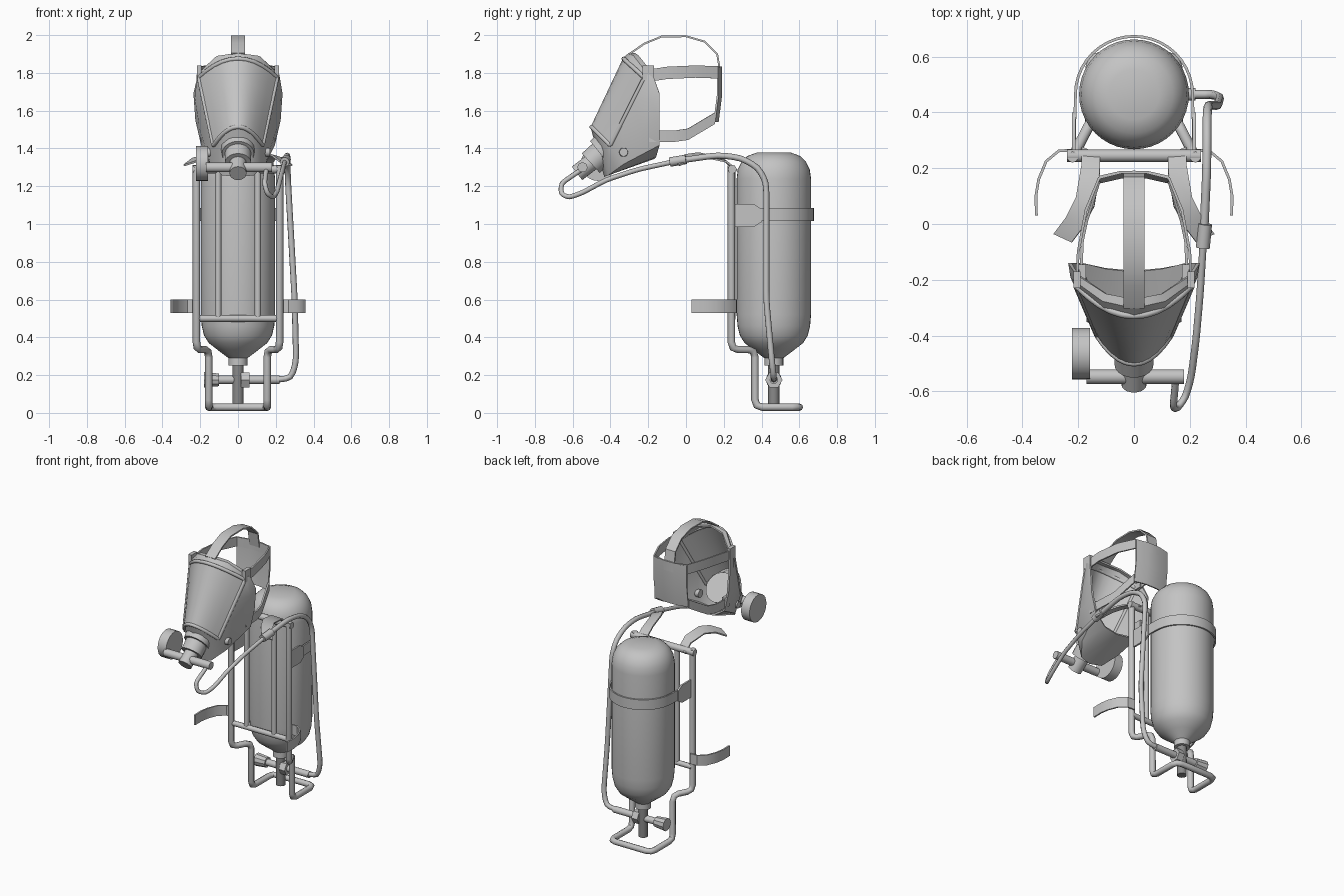
import bpy, bmesh, math
from mathutils import Vector

if "Cube" in bpy.data.objects:
    bpy.data.objects.remove(bpy.data.objects["Cube"])


def material(name, v):
    m = bpy.data.materials.new(name)
    m.diffuse_color = (v, v, v, 1)
    m.use_nodes = True
    m.node_tree.nodes["Principled BSDF"].inputs["Base Color"].default_value = m.diffuse_color
    return m


GREY = material("mid grey", 0.55)
DARK = material("dark grey", 0.25)


def activate(ob):
    bpy.ops.object.select_all(action='DESELECT')
    ob.select_set(True)
    bpy.context.view_layer.objects.active = ob


def finish(ob, mat=GREY, angle=35):
    ob.data.materials.clear()
    ob.data.materials.append(mat)
    activate(ob)
    bpy.ops.object.shade_smooth_by_angle(angle=math.radians(angle))
    return ob


def loft(name, loops, closed=True, cap=False, thick=0, mat=GREY, angle=35):
    """Skin a surface across rows of points."""
    bm = bmesh.new()
    rows = [[bm.verts.new(p) for p in loop] for loop in loops]
    n = len(rows[0])
    for a, b in zip(rows, rows[1:]):
        for i in range(n if closed else n - 1):
            j = (i + 1) % n
            bm.faces.new((a[i], a[j], b[j], b[i]))
    if cap:
        bm.faces.new(rows[0])
        bm.faces.new(rows[-1])
    bmesh.ops.recalc_face_normals(bm, faces=bm.faces)
    me = bpy.data.meshes.new(name)
    bm.to_mesh(me)
    bm.free()
    ob = bpy.data.objects.new(name, me)
    bpy.context.collection.objects.link(ob)
    if thick:
        s = ob.modifiers.new("thickness", 'SOLIDIFY')
        s.thickness, s.offset = thick, 0
        activate(ob)
        bpy.ops.object.modifier_apply(modifier=s.name)
    return finish(ob, mat, angle)


def rod(name, a, b, r1, r2=None, sides=20, mat=GREY):
    """Cylinder or cone between two points."""
    a, b = Vector(a), Vector(b)
    q = (b - a).to_track_quat('Z', 'Y')
    r2 = r1 if r2 is None else r2
    ring = [Vector((math.cos(k * math.tau / sides), math.sin(k * math.tau / sides), 0)) for k in range(sides)]
    return loft(name, [[c + q @ (v * r) for v in ring] for c, r in ((a, r1), (b, r2))], cap=True, mat=mat)


def tube(name, pts, r, bend=0.03, cyclic=False):
    """Pipe along a path with softened corners."""
    P = [Vector(p) for p in pts]
    path = []
    for i, p in enumerate(P):
        if not cyclic and i in (0, len(P) - 1):
            path.append(p)
            continue
        a, b = P[i - 1], P[(i + 1) % len(P)]
        p0 = p + (a - p).normalized() * min(bend, (a - p).length * .33)
        p1 = p + (b - p).normalized() * min(bend, (b - p).length * .33)
        path += [p0, p * .5 + (p0 + p1) * .25, p1]
    cu = bpy.data.curves.new(name, 'CURVE')
    cu.dimensions = '3D'
    cu.bevel_depth, cu.bevel_resolution, cu.use_fill_caps = r, 2, True
    sp = cu.splines.new('POLY')
    sp.points.add(len(path) - 1)
    for q, p in zip(sp.points, path):
        q.co = (*p, 1)
    sp.use_cyclic_u = cyclic
    ob = bpy.data.objects.new(name, cu)
    bpy.context.collection.objects.link(ob)
    activate(ob)
    bpy.ops.object.convert(target='MESH')
    return finish(bpy.context.object, angle=50)


def strap(name, pts, width, thick=0.01):
    """Flat ribbon along a path, spread along the width vector."""
    w = Vector(width) / 2
    return loft(name, [[Vector(p) - w, Vector(p) + w] for p in pts], closed=False, thick=thick)


def flip(pts, s=-1):
    return [(s * x, y, z) for x, y, z in pts]


def mirrored(pts):
    return pts + flip(pts[-2::-1])


def box(name, c, size):
    x, y, z = c
    sx, sy, sz = (v / 2 for v in size)
    return loft(name, [[(x - sx, y - sy, z + k), (x + sx, y - sy, z + k), (x + sx, y + sy, z + k),
                        (x - sx, y + sy, z + k)] for k in (-sz, sz)], cap=True)


# Air tank, neck down
TY = 0.465
profile = [(.05, .25), (.05, .29), (.11, .335), (.155, .37), (.18, .41), (.192, .46), (.197, .52),
           (.197, 1.24), (.19, 1.29), (.17, 1.33), (.14, 1.36), (.09, 1.378)]
loft("air_tank", [[(r * math.cos(k * math.tau / 40), TY + r * math.sin(k * math.tau / 40), z)
                   for k in range(40)] for r, z in profile], cap=True)
rod("valve_stem", (0, TY, .05), (0, TY, .26), .03, mat=DARK)
rod("valve_bar", (-.12, TY, .175), (.22, TY, .175), .022)
rod("valve_knob", (-.18, TY, .175), (-.1, TY, .175), .043, .035, 10)
rod("valve_nut", (.015, TY, .175), (.06, TY, .175), .046, sides=6)

# Band holding the tank, with wide front pads
arc = [(.21 * math.cos(a), TY + .208 * math.sin(a), 1.05)
       for a in (math.pi * k / 20 for k in range(21))]
strap("tank_band", [(.215, .26, 1.05)] + arc + [(-.215, .26, 1.05)], (0, 0, .07))
for s in (-1, 1):
    loft("band_pad", [[(s * .216, y, 1.045 - h), (s * .216, y, 1.045 + h)]
                      for y, h in ((.26, .06), (.36, .06), (.4, .035))], closed=False, thick=.012)

# Carrying frame with foot loop
half = [(.22, .24, 1.31), (.22, .24, .335), (.155, .365, .335), (.155, .365, .03), (.155, .6, .03)]
tube("frame", half + flip(half[::-1]), .02, .04)
rod("frame_top_bar", (-.24, .245, 1.29), (.24, .245, 1.29), .022)
tube("frame_lower_bar", [(-.22, .245, .5), (.22, .245, .5)], .018)
for s in (-1, 1):
    tube("frame_upright", [(s * .105, .245, .5), (s * .105, .245, 1.3)], .017)
    # Shoulder and waist straps
    strap("shoulder_strap", flip([(.155, .26, 1.29), (.155, .2, 1.34), (.175, .08, 1.365),
                                  (.21, .01, 1.355), (.255, -.05, 1.32)], s), (s * .065, .03, -.02))
    strap("waist_strap", flip([(.22, .265, .565), (.27, .262, .565), (.315, .225, .565), (.342, .16, .565),
                               (.352, .1, .565), (.35, .03, .565)], s), (0, 0, .07))

# Supply hose from valve to mask
tube("hose_rear", [(.2, TY, .175), (.28, TY, .185), (.308, .455, .27), (.3, .425, .6), (.265, .425, 1.22),
                   (.262, .38, 1.3), (.262, .29, 1.35), (.26, .17, 1.365), (.25, -.04, 1.335)], .016, .05)
tube("hose_front", [(.25, -.04, 1.335), (.237, -.25, 1.29), (.222, -.42, 1.235), (.205, -.55, 1.165),
                    (.185, -.62, 1.14), (.155, -.662, 1.16), (.14, -.66, 1.215), (.145, -.61, 1.25),
                    (.15, -.55, 1.29)], .013, .04)
rod("hose_coupling", (.255, 0, 1.342), (.247, -.085, 1.328), .025, sides=12)


# Visor: curved pane, t runs across and v runs down
def pane(t, v):
    return ((.207 - .077 * v) * t, -.33 - .17 * v + (.11 - .01 * v) * t * t,
            1.875 - .36 * v - .1 * t * t)


loft("visor", [[pane(k / 5, v / 3) for k in range(-5, 6)] for v in range(4)], closed=False, thick=.008)
side = [pane(k / 5, 0) for k in range(6)] + [pane(1, .5)] + [pane(k / 5, 1) for k in range(5, -1, -1)]
tube("visor_rim", side + flip(side[-2:0:-1]), .012, .01, cyclic=True)

# Rubber face piece between visor and face opening
front = [pane(0, 0), pane(.5, 0), pane(1, 0), pane(1, .33), pane(1, .67), pane(1, 1), pane(.5, 1), pane(0, 1)]
middle = [(0, -.3, 1.9), (.11, -.275, 1.885), (.213, -.2, 1.79), (.222, -.19, 1.66), (.197, -.23, 1.5),
          (.14, -.33, 1.32), (.08, -.41, 1.262), (0, -.43, 1.255)]
back = [(0, -.27, 1.9), (.1, -.25, 1.885), (.205, -.18, 1.8), (.23, -.14, 1.69), (.22, -.14, 1.55),
        (.19, -.14, 1.42), (.1, -.16, 1.36), (0, -.17, 1.35)]
loft("face_piece", [mirrored(h)[:-1] for h in (front, middle, back)], thick=.012, angle=40)

# Breathing port and regulator
rod("port_base", (0, -.37, 1.44), (0, -.454, 1.372), .1, .085)
rod("port_collar", (0, -.43, 1.39), (0, -.504, 1.322), .07)
rod("port_neck", (0, -.49, 1.335), (0, -.577, 1.268), .045)
rod("regulator_bar", (-.17, -.548, 1.3), (.18, -.548, 1.3), .026)
rod("regulator_disc", (-.222, -.465, 1.32), (-.158, -.465, 1.32), .092, sides=24)

# Head harness
strap("crown_strap", [(0, -.3, 1.9), (0, -.22, 1.955), (0, -.13, 1.992), (0, 0, 1.994), (0, .1, 1.965),
                      (0, .165, 1.9), (0, .182, 1.8)], (.075, 0, 0))
strap("temple_strap", mirrored([(.205, -.2, 1.785), (.2, -.1, 1.8), (.172, .05, 1.807), (.125, .165, 1.803),
                                (.045, .186, 1.8), (0, .186, 1.8)]), (0, 0, .065))
cols = [(-.125, -.018), (-.045, 0), (.045, 0), (.125, -.018)]
loft("head_pad", [[(x, y + d, z) for x, d in cols] for y, z in ((.186, 1.83), (.186, 1.68), (.168, 1.54))],
     closed=False, thick=.01)
for s in (-1, 1):
    strap("neck_strap", flip([(.19, -.17, 1.465), (.185, -.06, 1.465), (.17, .01, 1.475),
                              (.125, .153, 1.56)], s), (0, 0, .06))
    box("upper_buckle", (s * .205, -.2, 1.8), (.025, .06, .08))
    box("lower_buckle", (s * .185, -.17, 1.47), (.025, .05, .07))
    rod("side_button", (s * .12, -.33, 1.38), (s * .17, -.33, 1.38), .027, .022, 14)
